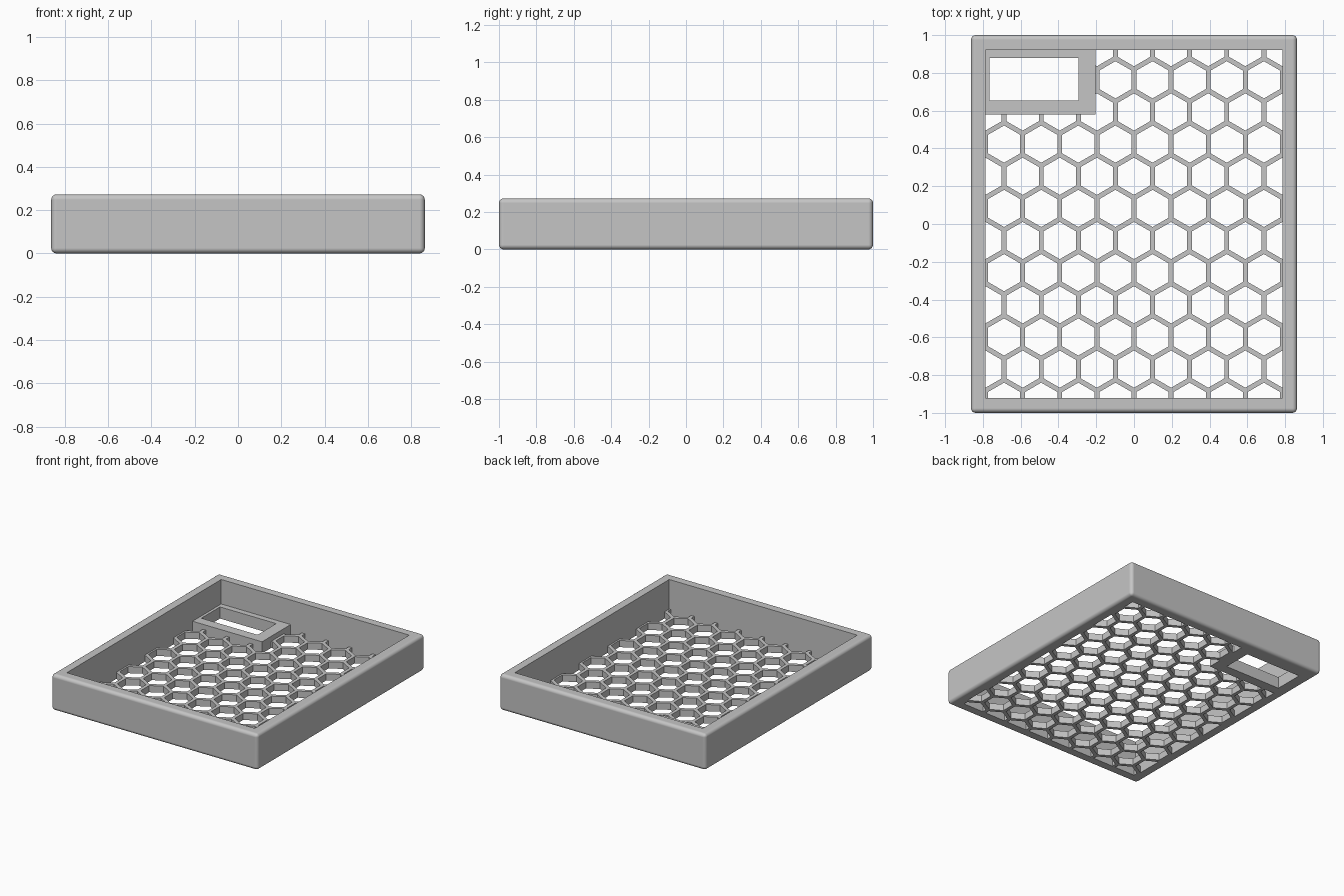
import bpy, bmesh, math
from mathutils import Matrix, Vector

if "Cube" in bpy.data.objects:
    bpy.data.objects.remove(bpy.data.objects["Cube"])

grey = bpy.data.materials.new("plain grey")
grey.use_nodes = True
colour = (0.56, 0.56, 0.56, 1)
grey.diffuse_color = colour
grey.node_tree.nodes["Principled BSDF"].inputs["Base Color"].default_value = colour

# Main sizes
HALF_X, HALF_Y, HEIGHT = 0.863, 1.0, 0.273
IN_X, IN_Y = 0.786, 0.922
GRID_TOP, FRAME_TOP = 0.05, 0.088
FRAME = (-IN_X, -0.205, 0.58, IN_Y)
PITCH_X, BAR = IN_X / 4, 0.026
PITCH_Y = PITCH_X * math.sqrt(3) / 2
ROW_START = 0.423


def add_box(bm, x0, x1, y0, y1, z0, z1):
    size = Matrix.Diagonal((x1 - x0, y1 - y0, z1 - z0, 1))
    mid = Vector((x0 + x1, y0 + y1, z0 + z1)) / 2
    bmesh.ops.create_cube(bm, size=1, matrix=Matrix.Translation(mid) @ size)


def finish(bm, name):
    mesh = bpy.data.meshes.new(name)
    bm.to_mesh(mesh)
    bm.free()
    obj = bpy.data.objects.new(name, mesh)
    bpy.context.collection.objects.link(obj)
    mesh.materials.append(grey)
    return obj


def box(name, *bounds):
    bm = bmesh.new()
    add_box(bm, *bounds)
    return finish(bm, name)


def activate(obj):
    bpy.ops.object.select_all(action='DESELECT')
    obj.select_set(True)
    bpy.context.view_layer.objects.active = obj


def cut(obj, cutter):
    cutter.hide_render = True
    mod = obj.modifiers.new("cut", 'BOOLEAN')
    mod.operation, mod.solver, mod.object = 'DIFFERENCE', 'EXACT', cutter
    mod.use_self = True
    activate(obj)
    bpy.ops.object.modifier_apply(modifier=mod.name)
    bpy.data.objects.remove(cutter)


# Rounded outer wall, open through the middle
wall = box("tray_wall", -HALF_X, HALF_X, -HALF_Y, HALF_Y, 0, HEIGHT)
bevel = wall.modifiers.new("round", 'BEVEL')
bevel.width, bevel.segments = 0.025, 4
activate(wall)
bpy.ops.object.modifier_apply(modifier=bevel.name)
cut(wall, box("wall_cutter", -IN_X, IN_X, -IN_Y, IN_Y, -1, 1))
activate(wall)
bpy.ops.object.shade_smooth_by_angle(angle=math.radians(35))
flat = wall.modifiers.new("flat sides", 'WEIGHTED_NORMAL')
flat.weight, flat.keep_sharp = 100, True

# Honeycomb floor: a plate pierced by staggered hexagonal prisms
grid = box("honeycomb_floor", -IN_X, IN_X, -IN_Y, IN_Y, 0, GRID_TOP)
bm = bmesh.new()
radius = (PITCH_X - BAR) / math.sqrt(3)
for row in range(-9, 4):
    for col in range(-5, 6):
        x = (col + 0.5 * (row % 2 == 0)) * PITCH_X
        y = ROW_START + row * PITCH_Y
        bmesh.ops.create_cone(bm, cap_ends=True, segments=6, radius1=radius,
                              radius2=radius, depth=1,
                              matrix=Matrix.Translation((x, y, 0)))
bmesh.ops.recalc_face_normals(bm, faces=bm.faces)
cut(grid, finish(bm, "hexagon_cutter"))
cut(grid, box("corner_cutter", -1, FRAME[1], FRAME[2], 1.2, -1, 1))

# Raised corner frame with a rectangular window
frame = box("window_frame", *FRAME, 0, FRAME_TOP)
cut(frame, box("window_cutter", -0.765, -0.295, 0.655, 0.878, -1, 1))
